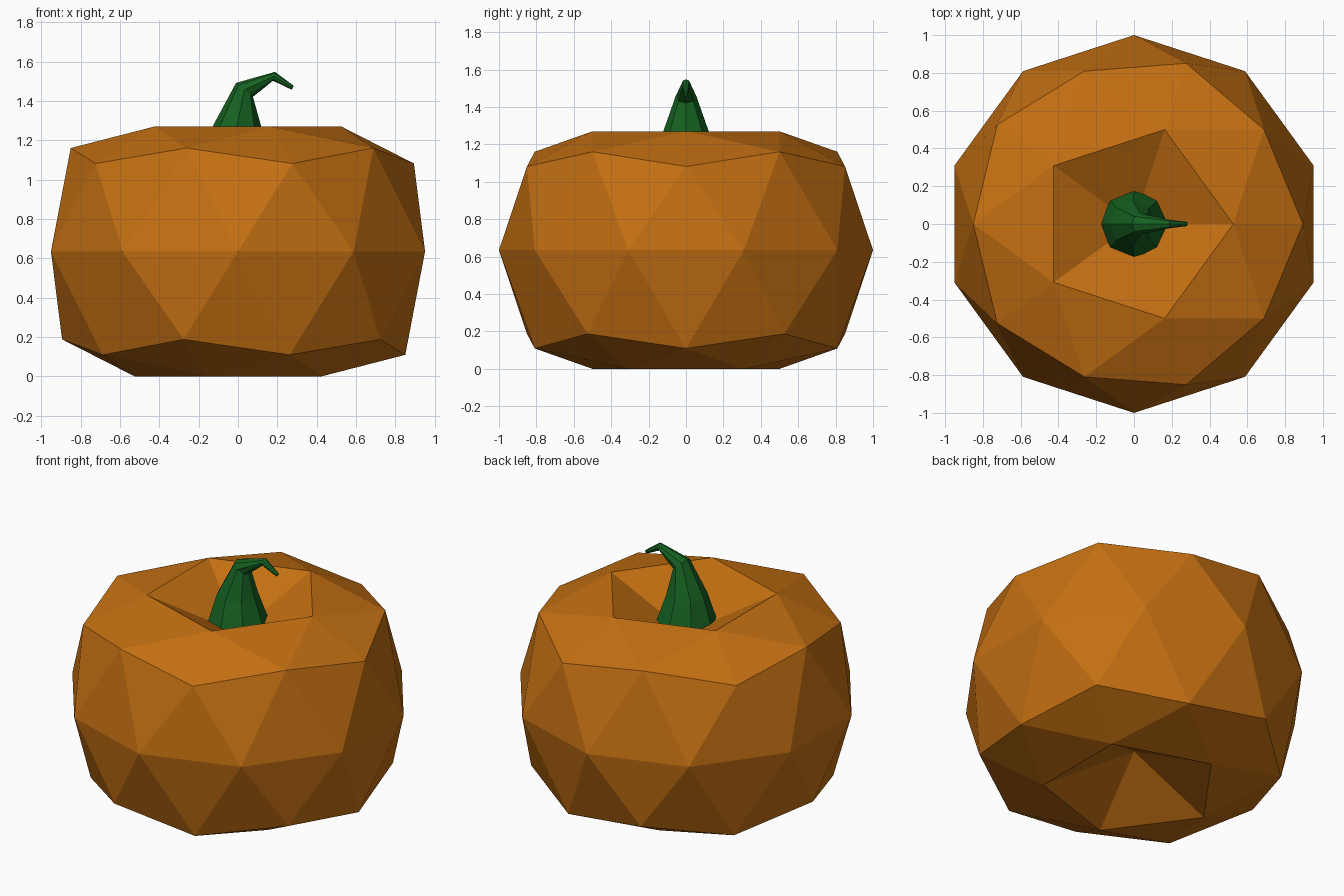
import bpy, bmesh, math

if "Cube" in bpy.data.objects:
    bpy.data.objects.remove(bpy.data.objects["Cube"])


def finish(bm, name, color):
    bmesh.ops.recalc_face_normals(bm, faces=bm.faces)
    mesh = bpy.data.meshes.new(name)
    bm.to_mesh(mesh)
    bm.free()
    mat = bpy.data.materials.new(name + "_colour")
    mat.diffuse_color = color
    mat.use_nodes = True
    mat.node_tree.nodes["Principled BSDF"].inputs["Base Color"].default_value = mat.diffuse_color
    mesh.materials.append(mat)
    obj = bpy.data.objects.new(name, mesh)
    bpy.context.collection.objects.link(obj)
    return obj


# Pumpkin body: icosphere with flattened shoulders and both poles pushed inward
HALF = 0.635
PIT = 0.39
bm = bmesh.new()
bmesh.ops.create_icosphere(bm, subdivisions=2, radius=1.0)
for v in bm.verts:
    side = math.copysign(1, v.co.z)
    if abs(v.co.z) > 0.95:
        v.co.z = side * PIT
    elif abs(v.co.z) > 0.7:
        v.co.z = side * HALF
    v.co.z += HALF
finish(bm, "pumpkin_body", (0.55, 0.16, 0.006, 1))

# Stem: eight-sided rings given by their inner and outer (x, z) points and y radius
rings = [
    ((0.18, 1.10), (-0.18, 1.10), 0.18),
    ((0.117, 1.274), (-0.127, 1.274), 0.12),
    ((0.076, 1.421), (-0.01, 1.492), 0.056),
    ((0.178, 1.503), (0.188, 1.548), 0.023),
    ((0.274, 1.457), (0.284, 1.477), 0.011),
]
SIDES = 8
bm = bmesh.new()
loops = []
for (xi, zi), (xo, zo), ry in rings:
    loop = []
    for i in range(SIDES):
        a = 2 * math.pi * i / SIDES
        t = (1 - math.cos(a)) / 2
        loop.append(bm.verts.new((xi + (xo - xi) * t, ry * math.sin(a), zi + (zo - zi) * t)))
    loops.append(loop)
for low, high in zip(loops, loops[1:]):
    for i in range(SIDES):
        j = (i + 1) % SIDES
        bm.faces.new((low[i], low[j], high[j], high[i]))
bm.faces.new(loops[0])
bm.faces.new(loops[-1])
finish(bm, "stem", (0.008, 0.12, 0.015, 1))
